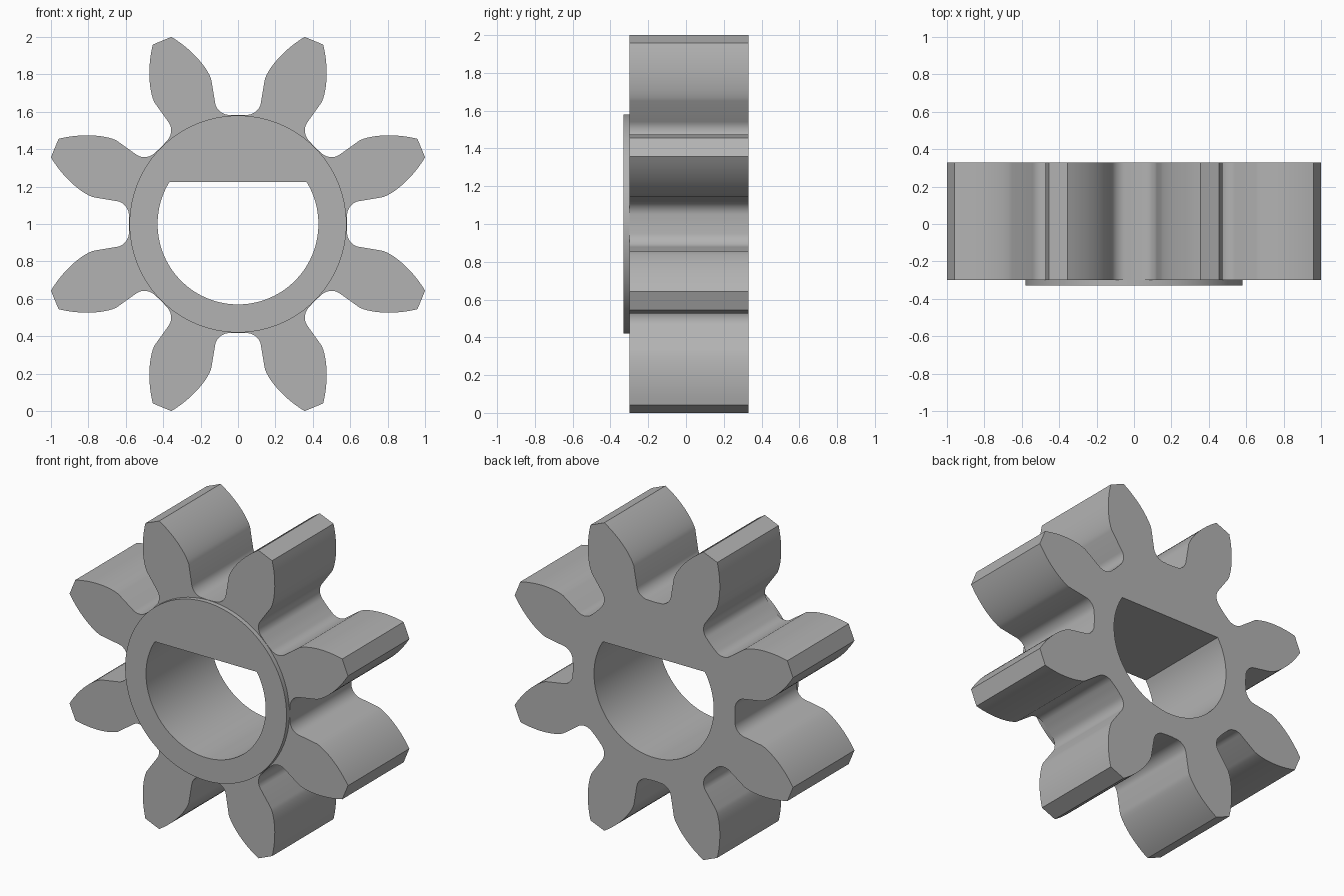
import bpy
import bmesh
from math import sin, cos, asin, pi, radians
from mathutils import Vector

cube = bpy.data.objects.get("Cube")
if cube:
    bpy.data.objects.remove(cube, do_unlink=True)

TEETH = 8
TIP_R, FLANK_R, ROOT_R = 1.062, 0.79, 0.585
BOSS_R, BORE_R, FLAT_Z = 0.58, 0.43, 0.225
FRONT, SHOULDER, BACK = -0.33, -0.30, 0.33

metal = bpy.data.materials.new("grey metal")
metal.use_nodes = True
colour = (0.45, 0.45, 0.45, 1)
metal.diffuse_color = colour
metal.node_tree.nodes["Principled BSDF"].inputs["Base Color"].default_value = colour


def polar(r, a):
    return (r * cos(a), r * sin(a))


def half_tooth():
    """Radius and angle from the tooth axis, tip to root."""
    pts = []
    for i in range(13):  # curved working flank
        t = 1 - i / 12
        pts.append((FLANK_R + (TIP_R - FLANK_R) * t, 12.0 - 9.1 * t ** 1.3))
    for i in range(9):  # rounded root fillet
        a = i / 8 * pi / 2
        pts.append((ROOT_R + 0.07 * (1 - sin(a)), 11.8 + 6.7 * (1 - cos(a))))
    pts.append((ROOT_R - 0.003, 20.5))
    return [(r, radians(a)) for r, a in pts]


def gear_outline():
    half = half_tooth()
    pts = []
    for k in range(TEETH):
        axis = (k + 0.5) * 2 * pi / TEETH
        pts += [polar(r, axis - a) for r, a in reversed(half)]
        pts += [polar(r, axis + a) for r, a in half]
    return pts


def circle(r, n=96):
    return [polar(r, 2 * pi * i / n) for i in range(n)]


def d_bore(n=72):
    """Round bore closed by a flat chord at the top."""
    start = asin(FLAT_Z / BORE_R)
    sweep = pi + 2 * start
    return [polar(BORE_R, start - sweep * i / n) for i in range(n + 1)]


def plate(name, loops, y0, y1):
    """Fill the outline with its hole and extrude it along y."""
    bm = bmesh.new()
    edges = []
    for loop in loops:
        vs = [bm.verts.new((x, y0, z + 1)) for x, z in loop]
        edges += [bm.edges.new((vs[i - 1], vs[i])) for i in range(len(vs))]
    bmesh.ops.triangle_fill(bm, edges=edges, use_beauty=True, normal=Vector((0, -1, 0)))
    result = bmesh.ops.extrude_face_region(bm, geom=bm.faces[:], use_keep_orig=True)
    moved = [g for g in result["geom"] if isinstance(g, bmesh.types.BMVert)]
    bmesh.ops.translate(bm, verts=moved, vec=(0, y1 - y0, 0))
    bmesh.ops.recalc_face_normals(bm, faces=bm.faces[:])
    mesh = bpy.data.meshes.new(name)
    bm.to_mesh(mesh)
    bm.free()
    mesh.materials.append(metal)
    obj = bpy.data.objects.new(name, mesh)
    bpy.context.collection.objects.link(obj)
    bpy.ops.object.select_all(action="DESELECT")
    obj.select_set(True)
    bpy.context.view_layer.objects.active = obj
    bpy.ops.object.shade_smooth_by_angle(angle=radians(30))
    return obj


# Toothed body and the thin raised boss, sharing one D-shaped bore
plate("gear_body", [gear_outline(), d_bore()], SHOULDER, BACK)
plate("front_boss", [circle(BOSS_R), d_bore()], FRONT, SHOULDER)
